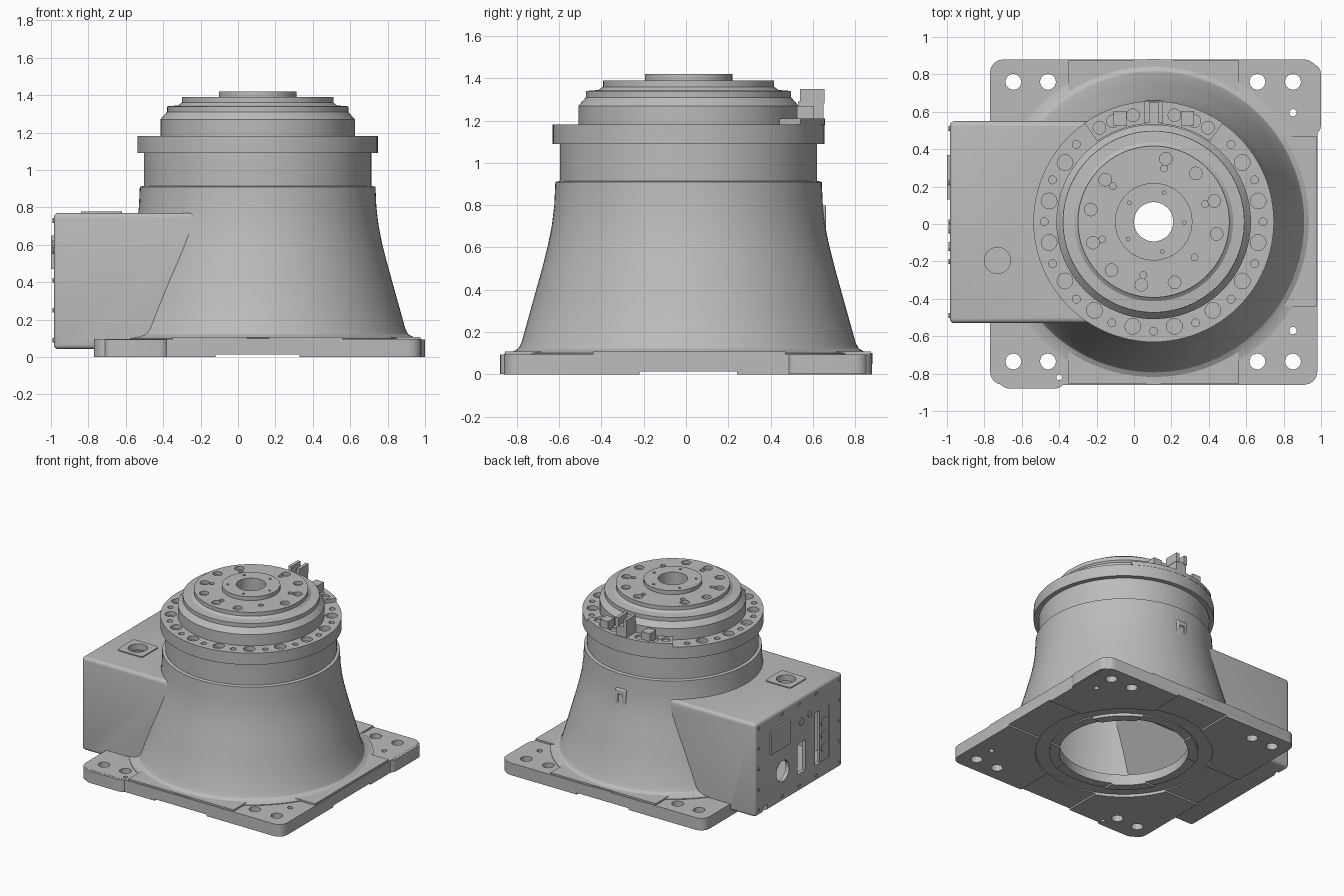
import bpy, bmesh, math
from mathutils import Matrix, Vector

if "Cube" in bpy.data.objects:
    bpy.data.objects.remove(bpy.data.objects["Cube"])

AX, AY = 0.105, 0.012          # axis of the round tower
metal = bpy.data.materials.new("cast_grey")
metal.use_nodes = True
GREY = (0.5, 0.5, 0.5, 1)
metal.diffuse_color = GREY
metal.node_tree.nodes["Principled BSDF"].inputs["Base Color"].default_value = GREY


def finish(name, bm):
    bmesh.ops.recalc_face_normals(bm, faces=bm.faces)
    mesh = bpy.data.meshes.new(name)
    bm.to_mesh(mesh)
    bm.free()
    mesh.materials.append(metal)
    ob = bpy.data.objects.new(name, mesh)
    bpy.context.collection.objects.link(ob)
    return ob


def box(name, x, y, z, bevel=0.0, upright=False):
    """Box from ranges; bevels all edges or only the upright ones."""
    bm = bmesh.new()
    bmesh.ops.create_cube(bm, size=1)
    for v in bm.verts:
        v.co = Vector([(r[0] + r[1]) / 2 + c * (r[1] - r[0]) for r, c in zip((x, y, z), v.co)])
    if bevel:
        edges = [e for e in bm.edges
                 if not upright or abs(e.verts[0].co.z - e.verts[1].co.z) > 0.001]
        bmesh.ops.bevel(bm, geom=edges, offset=bevel, segments=4, profile=0.5, affect='EDGES')
    return finish(name, bm)


def lathe(name, profile, seg=96, ring=False):
    """Turn (radius, height) points about the tower axis."""
    bm = bmesh.new()
    rings = [[bm.verts.new((AX + r * math.cos(math.tau * i / seg),
                            AY + r * math.sin(math.tau * i / seg), z)) for i in range(seg)]
             for r, z in profile]
    pairs = list(zip(rings, rings[1:]))
    if ring:
        pairs.append((rings[-1], rings[0]))
    else:
        bm.faces.new(rings[0])
        bm.faces.new(rings[-1])
    for a, b in pairs:
        for i in range(seg):
            j = (i + 1) % seg
            bm.faces.new((a[i], a[j], b[j], b[i]))
    return finish(name, bm)


def rods(name, spots, lo, hi, seg=16, along_x=False):
    """Cylinders at (u, v, radius) spots, upright or lying along x."""
    bm = bmesh.new()
    for u, v, r in spots:
        m = Matrix.Translation((u, v, (lo + hi) / 2))
        if along_x:
            m = Matrix.Translation(((lo + hi) / 2, u, v)) @ Matrix.Rotation(math.pi / 2, 4, 'Y')
        bmesh.ops.create_cone(bm, cap_ends=True, segments=seg, radius1=r, radius2=r,
                              depth=hi - lo, matrix=m)
    return finish(name, bm)


def combine(target, other, op='DIFFERENCE'):
    mod = target.modifiers.new("combine", 'BOOLEAN')
    mod.operation, mod.solver, mod.object = op, 'EXACT', other
    bpy.context.view_layer.objects.active = target
    bpy.ops.object.modifier_apply(modifier=mod.name)
    bpy.data.objects.remove(other)


def polar(radius, degrees, r):
    a = math.radians(degrees)
    return (AX + radius * math.cos(a), AY + radius * math.sin(a), r)


# Tower: flared skirt, neck, bolt flange and stepped turntable
body = lathe("tower_body", [
    (0.87, 0.05), (0.87, 0.1), (0.83, 0.108), (0.805, 0.122), (0.79, 0.15), (0.74, 0.33),
    (0.69, 0.51), (0.665, 0.61), (0.647, 0.7), (0.635, 0.8), (0.63, 0.91), (0.608, 0.915),
    (0.608, 1.09), (0.643, 1.09), (0.643, 1.182), (0.52, 1.182), (0.52, 1.27), (0.485, 1.31),
    (0.485, 1.34), (0.425, 1.345), (0.405, 1.36), (0.405, 1.39), (0.207, 1.39),
    (0.207, 1.42), (0.12, 1.42)])

# Base plate with raised cross and small corner extensions, side housing
FULL_X, FULL_Y = (-0.77, 0.98), (-0.86, 0.88)
parts = [
    box("base", FULL_X, FULL_Y, (0, 0.095), 0.07, True),
    box("cross_long", (-0.35, 0.56), (-0.855, 0.875), (0.04, 0.108)),
    box("cross_wide", (0, 0.975), (-0.44, 0.47), (0.04, 0.108)),
    box("corner_right", (0.6, 1.0), (0.47, 0.86), (0.001, 0.094), 0.06, True),
    box("corner_front", (-0.72, -0.37), (-0.88, -0.6), (0.001, 0.094), 0.05, True),
    box("housing", (-0.985, 0.1), (-0.53, 0.55), (0.042, 0.77), 0.025),
    box("housing_shoulder", (-0.35, 0), (-0.4, 0.42), (0.7, 0.8), 0.03),
]
for p in parts:
    combine(body, p, 'UNION')

# Hollow inside with open base and centre bore
combine(body, box("housing_void", (-0.955, 0.05), (-0.49, 0.51), (0.12, 0.73)))
combine(body, lathe("tower_void", [
    (0.46, -0.1), (0.46, 0.085), (0.7, 0.12), (0.63, 0.51), (0.58, 0.75), (0.56, 1.05),
    (0.4, 1.06), (0.4, 1.2)], 72))
combine(body, lathe("bore", [(0.105, 1.0), (0.105, 1.6)], 48))

# Underside channels and ring groove
combine(body, box("channel_y", (-0.12, 0.33), (-1, 1), (-0.1, 0.013)))
combine(body, box("channel_x", (-1, 1.1), (-0.22, 0.24), (-0.1, 0.013)))
combine(body, lathe("groove", [(0.53, -0.1), (0.63, -0.1), (0.63, 0.022), (0.53, 0.022)],
                    72, True))

# Mounting holes in the base corners
mounts = [(x, y, 0.043) for x in (-0.645, -0.46, 0.66, 0.85) for y in (-0.735, 0.76)]
mounts += [(0.85, 0.595, 0.02), (0.85, -0.57, 0.02), (-0.4, -0.82, 0.015)]
combine(body, rods("mount_holes", mounts, -0.1, 0.2, 12))

# Flange bolt holes, large and small in turn, leaving the back for the bracket
flange = [polar(0.57, 11.25 + 22.5 * k, 0.042) for k in range(16) if k not in (2, 3, 4, 5)]
flange += [polar(0.585, 22.5 * k, 0.021) for k in range(16) if k not in (3, 4, 5)]
combine(body, rods("flange_holes", flange, 1.15, 1.25))

# Turntable screw and pin holes
screws = [polar(0.343, 19 + 30 * k, 0.034) for k in range(12) if k not in (3, 10)]
screws += [polar(0.29, a, 0.018) for a in (79, 139, 199, 259, 319, 19)]
combine(body, rods("turntable_holes", screws, 1.365, 1.5))
combine(body, rods("pin_holes", [polar(0.165, 72 * k + 70, 0.01) for k in range(5)], 1.405, 1.5, 8))

# Openings in the housing end wall
combine(body, rods("round_port", [(0.21, 0.28, 0.08)], -1.1, -0.9, 24, True))
combine(body, box("slot_port", (-1.1, -0.9), (-0.07, 0.03), (0.18, 0.42)))
combine(body, box("tall_port", (-1.1, -0.9), (-0.36, -0.19), (0.17, 0.58)))
combine(body, box("corner_notch", (-1.1, -0.95), (0.4, 0.45), (0.0, 0.09)))

# Details on the housing
objs = [body]
plate = box("top_hatch", (-0.84, -0.62), (-0.3, -0.09), (0.76, 0.778), 0.02, True)
combine(plate, rods("hatch_hole", [(-0.73, -0.195, 0.07)], 0.7, 0.9, 24))
combine(body, rods("hatch_recess", [(-0.73, -0.195, 0.07)], 0.7, 0.9, 24))
objs.append(plate)
objs.append(box("end_cover", (-1.0, -0.98), (0.13, 0.37), (0.47, 0.65)))
objs.append(box("connector_panel", (-0.98, -0.962), (-0.37, -0.25), (0.16, 0.59)))
objs.append(rods("connectors", [(-0.305, z, 0.035) for z in (0.27, 0.37, 0.47)],
                 -0.985, -0.97, 16, True))
rim = [(y, z, 0.013) for y in (-0.49, -0.2, 0.01, 0.22, 0.51) for z in (0.09, 0.73)]
rim += [(y, z, 0.013) for y in (-0.49, 0.51) for z in (0.25, 0.41, 0.57)]
rim += [(-0.02, 0.58, 0.03), (-0.12, 0.6, 0.025)]
objs.append(rods("end_screws", rim, -0.991, -0.98, 10, True))

# Bracket plate on the back of the flange, with stop blocks
arc = [polar(r, a, 0)[:2] for r, span in ((0.645, range(55, 126, 5)), (0.525, range(125, 54, -5)))
       for a in span]
bm = bmesh.new()
face = bm.faces.new([bm.verts.new((x, y, 1.18)) for x, y in arc])
up = bmesh.ops.extrude_face_region(bm, geom=[face])["geom"]
bmesh.ops.translate(bm, vec=(0, 0, 0.03), verts=[v for v in up if isinstance(v, bmesh.types.BMVert)])
bracket = finish("bracket_plate", bm)
combine(bracket, rods("bracket_holes", [polar(0.58, a, 0.034) for a in (60, 68, 79, 101, 112, 120)],
                      1.195, 1.3))
objs.append(bracket)
objs.append(box("stop_base", (AX - 0.045, AX + 0.045), (0.53, 0.65), (1.2, 1.29)))
for s in (-1, 1):
    x = AX + s * 0.035
    objs.append(box("stop_fork", (x - 0.013, x + 0.013), (0.54, 0.655), (1.28, 1.35)))
    x = AX + s * 0.18
    objs.append(box("side_block", (x - 0.035, x + 0.035), (0.525, 0.605), (1.2, 1.27)))

# Forked guide on the back of the tower
guide = box("back_guide", (AX - 0.045, AX + 0.045), (0.6, 0.662), (0.58, 0.8), 0.008)
combine(guide, box("guide_slot", (AX - 0.02, AX + 0.02), (0.652, 0.7), (0.5, 0.76)))
objs.append(guide)

# Smooth the turned surfaces, keep machined edges crisp
bpy.ops.object.select_all(action='DESELECT')
for ob in objs:
    ob.select_set(True)
bpy.context.view_layer.objects.active = body
bpy.ops.object.shade_smooth_by_angle(angle=math.radians(28))
